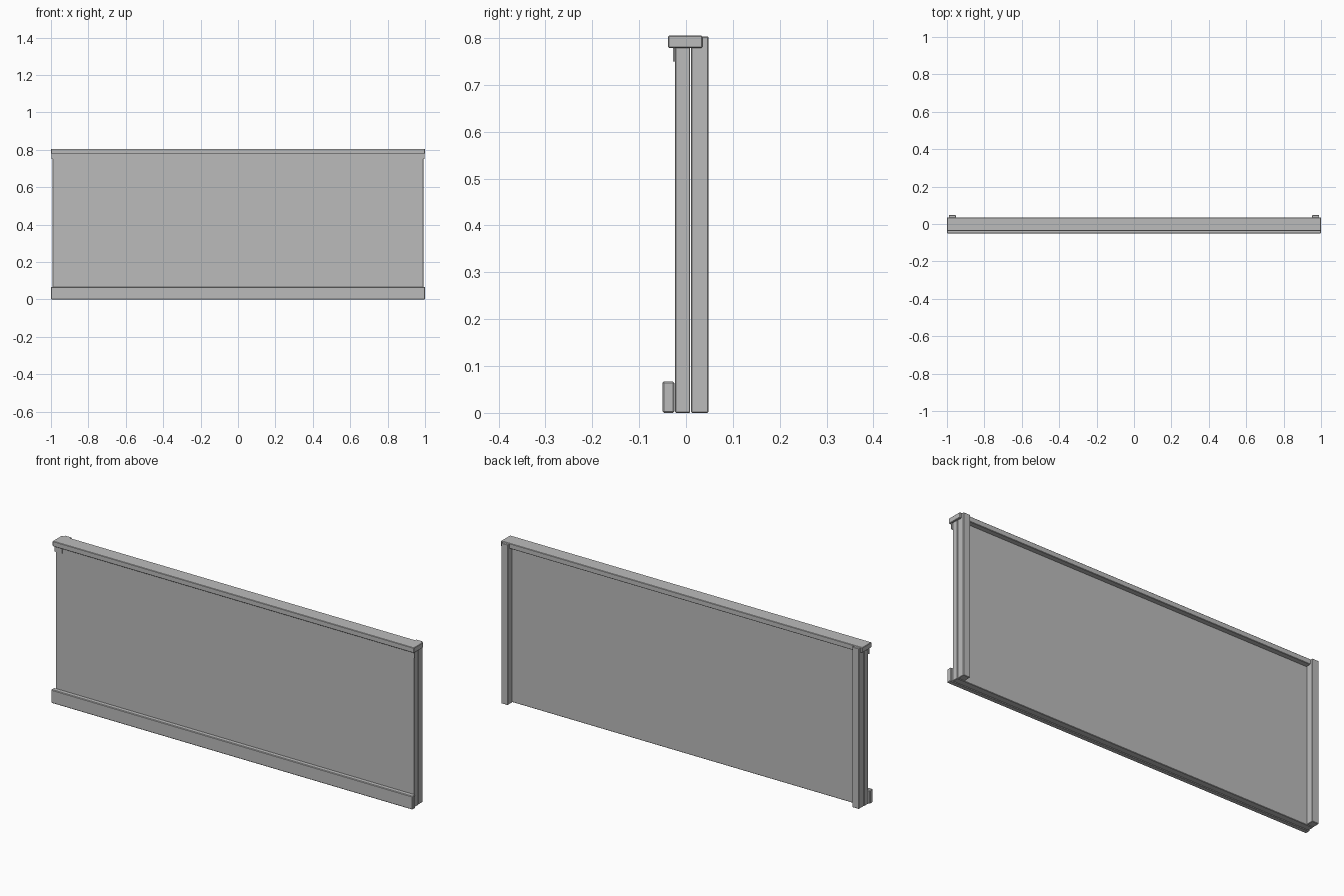
import bpy

cube = bpy.data.objects.get("Cube")
if cube:
    bpy.data.objects.remove(cube, do_unlink=True)

grey = bpy.data.materials.new("plain grey")
grey.use_nodes = True
grey.diffuse_color = (0.5, 0.5, 0.5, 1)
grey.node_tree.nodes["Principled BSDF"].inputs["Base Color"].default_value = (0.5, 0.5, 0.5, 1)


def box(name, x, y, z, bevel=0.0):
    """Box between the given (low, high) limits, with optional chamfered edges."""
    bpy.ops.mesh.primitive_cube_add(size=1, location=[(a + b) / 2 for a, b in (x, y, z)])
    ob = bpy.context.object
    ob.name = name
    ob.scale = [b - a for a, b in (x, y, z)]
    bpy.ops.object.transform_apply(location=False, rotation=False, scale=True)
    ob.data.materials.append(grey)
    if bevel:
        mod = ob.modifiers.new("edge chamfer", "BEVEL")
        mod.width = bevel
        mod.segments = 1
    return ob


# Main board, skirting along its foot and cap along its top
box("panel", (-0.992, 0.992), (-0.023, 0.009), (0, 0.79), 0.002)
box("skirting", (-1, 1), (-0.05, -0.025), (0, 0.067), 0.003)
box("top_cap", (-1, 1), (-0.038, 0.035), (0.779, 0.805), 0.002)

# Back posts and small front clips at both ends
for side, s in (("left", 1), ("right", -1)):
    span = sorted((s * 0.953, s * 0.99))
    box(side + "_post", span, (0.011, 0.048), (0, 0.803), 0.002)
    clip = sorted((s * 0.955, s * 0.997))
    box(side + "_clip", clip, (-0.028, -0.024), (0.75, 0.78))
